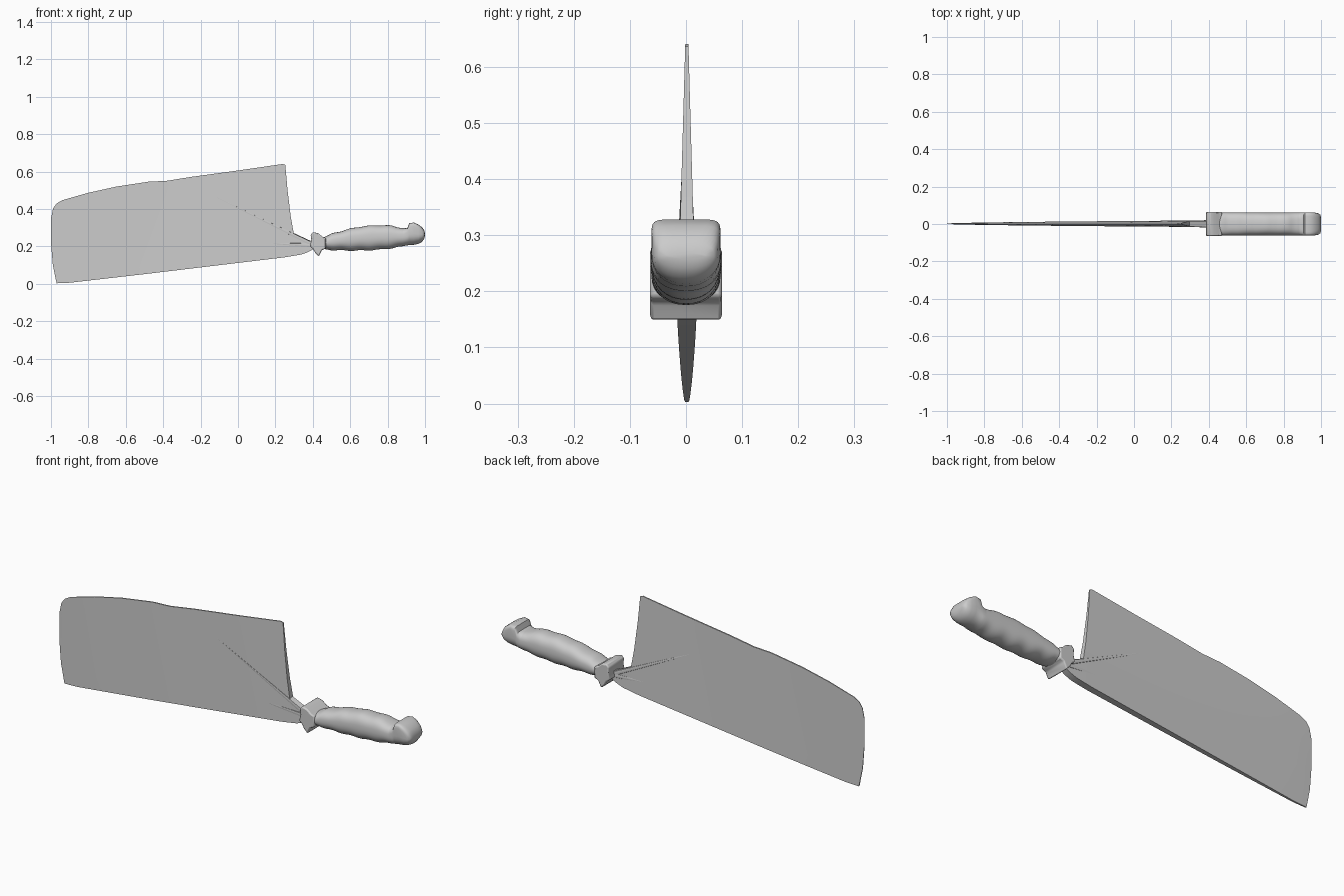
import bpy, bmesh, math
from mathutils import Vector

cube = bpy.data.objects.get("Cube")
if cube:
    bpy.data.objects.remove(cube, do_unlink=True)


def material(name, value):
    mat = bpy.data.materials.new(name)
    mat.use_nodes = True
    colour = (value, value, value, 1)
    mat.diffuse_color = colour
    mat.node_tree.nodes["Principled BSDF"].inputs["Base Color"].default_value = colour
    return mat


steel = material("grey steel", 0.6)


def finish(bm, name, angle=35):
    bmesh.ops.recalc_face_normals(bm, faces=bm.faces)
    mesh = bpy.data.meshes.new(name)
    bm.to_mesh(mesh)
    bm.free()
    obj = bpy.data.objects.new(name, mesh)
    bpy.context.collection.objects.link(obj)
    mesh.materials.append(steel)
    bpy.ops.object.select_all(action="DESELECT")
    obj.select_set(True)
    bpy.context.view_layer.objects.active = obj
    bpy.ops.object.shade_smooth_by_angle(angle=math.radians(angle))
    return obj


def lerp_table(table, x):
    # Smoothly interpolated row of a station table
    for a, b in zip(table, table[1:]):
        if x <= b[0]:
            f = (x - a[0]) / (b[0] - a[0])
            return [p + (q - p) * f for p, q in zip(a[1:], b[1:])]
    return table[-1][1:]


# Blade: outline cut into a grid, then thickened towards the heel and lower edge
OUTLINE = [(-0.97, 0.003), (-0.99, 0.1), (-1, 0.22), (-1, 0.35), (-0.988, 0.405),
           (-0.97, 0.43), (-0.94, 0.447), (-0.8, 0.487), (-0.65, 0.52), (-0.48, 0.546),
           (-0.38, 0.551), (-0.25, 0.572), (0, 0.606), (0.24, 0.641), (0.253, 0.636),
           (0.265, 0.5), (0.282, 0.36), (0.3, 0.258), (0.35, 0.235), (0.41, 0.225),
           (0.41, 0.19), (0.375, 0.17), (0.34, 0.157), (0.25, 0.142), (-0.1, 0.1),
           (-0.5, 0.052), (-0.9, 0.006)]


def thickness(x, z):
    along = max(0, min(1, (x + 1) / 1.3)) ** 0.6
    low = 0.1 * (x + 1)
    rise = max(0, min(1, (z - low) / (0.66 - low)))
    return 0.001 + 0.0165 * along * (1 - 0.92 * rise)


bm = bmesh.new()
bm.faces.new([bm.verts.new((x, 0, z)) for x, z in OUTLINE])
for normal, start, count in (((1, 0, 0), -0.96, 28), ((0, 0, 1), 0.04, 13)):
    for i in range(count):
        point = Vector(normal) * (start + 0.047 * i)
        bmesh.ops.bisect_plane(bm, geom=bm.verts[:] + bm.edges[:] + bm.faces[:],
                               plane_co=point, plane_no=normal)
front = set(bm.verts)
bmesh.ops.extrude_face_region(bm, geom=bm.faces[:], use_keep_orig=True)
for v in bm.verts:
    side = -1 if v in front else 1
    v.co.y = 0.0015 + side * thickness(v.co.x, v.co.z)
finish(bm, "blade")


# Creases: slender ridges running from the neck over both blade faces
def crease(name, tip, root, radius):
    bm = bmesh.new()
    bmesh.ops.create_cone(bm, segments=8, radius1=radius, radius2=0.0005,
                          depth=1, cap_ends=True)
    a, b = Vector((root[0], 0.001, root[1])), Vector((tip[0], 0.001, tip[1]))
    turn = (b - a).to_track_quat("Z", "Y")
    for v in bm.verts:
        f = v.co.z + 0.5
        v.co = a.lerp(b, f) + turn @ Vector((v.co.x, v.co.y, 0))
        half = thickness(v.co.x, v.co.z)
        v.co.y = 0.001 + (v.co.y - 0.001) * 0.5 + math.copysign(half, v.co.y - 0.001) * 0.85
    finish(bm, name)


crease("upper_crease", (-0.13, 0.47), (0.4, 0.21), 0.013)
crease("lower_crease", (0.1, 0.221), (0.4, 0.205), 0.013)

# Handle: rounded sections along x as (x, bottom, top, half width, top squareness)
GRIP = [(0.42, 0.185, 0.25, 0.05, 2.4), (0.46, 0.186, 0.25, 0.06, 2.4),
        (0.5, 0.181, 0.267, 0.061, 2.6), (0.57, 0.178, 0.288, 0.062, 2.6),
        (0.66, 0.178, 0.307, 0.062, 2.6), (0.75, 0.182, 0.314, 0.062, 2.6),
        (0.83, 0.191, 0.31, 0.062, 2.6), (0.885, 0.202, 0.297, 0.062, 3),
        (0.905, 0.206, 0.298, 0.062, 5), (0.915, 0.207, 0.324, 0.062, 8),
        (0.94, 0.209, 0.328, 0.062, 8), (0.965, 0.214, 0.317, 0.061, 6),
        (0.985, 0.225, 0.302, 0.057, 4), (0.996, 0.242, 0.285, 0.05, 3),
        (1, 0.258, 0.268, 0.035, 2)]
SIDES = 32


def grip_ring(bm, x):
    low, high, width, power = lerp_table(GRIP, x)
    # Shallow finger waves on the middle of the grip
    if 0.48 < x < 0.88:
        wave = 0.0025 * math.sin((x - 0.48) * math.pi / 0.05)
        low, high = low - wave, high + wave
    mid, half = (low + high) / 2, (high - low) / 2
    ring = []
    for i in range(SIDES):
        a = 2 * math.pi * i / SIDES
        c, s = math.cos(a), math.sin(a)
        p = 2 / (power if s > 0 else 2.2)
        ring.append(bm.verts.new((x, math.copysign(abs(c) ** p, c) * width,
                                  mid + math.copysign(abs(s) ** p, s) * half)))
    return ring


bm = bmesh.new()
stations = sorted({round(0.42 + 0.01 * i, 3) for i in range(48)} | {r[0] for r in GRIP})
rings = [grip_ring(bm, x) for x in stations]
for r, q in zip(rings, rings[1:]):
    for i in range(SIDES):
        j = (i + 1) % SIDES
        bm.faces.new((r[i], r[j], q[j], q[i]))
bm.faces.new(rings[0])
bm.faces.new(rings[-1])
finish(bm, "handle", 50)

# Guard: flared collar profile extruded across the handle
COLLAR = [(0.384, 0.2), (0.392, 0.235), (0.388, 0.262), (0.402, 0.277), (0.43, 0.27),
          (0.452, 0.252), (0.47, 0.245), (0.47, 0.19), (0.448, 0.18), (0.432, 0.147),
          (0.412, 0.167), (0.4, 0.188)]
bm = bmesh.new()
face = bm.faces.new([bm.verts.new((x, -0.064, z)) for x, z in COLLAR])
moved = bmesh.ops.extrude_face_region(bm, geom=[face], use_keep_orig=True)["geom"]
bmesh.ops.translate(bm, verts=[g for g in moved if isinstance(g, bmesh.types.BMVert)],
                    vec=(0, 0.128, 0))
guard = finish(bm, "guard", 45)
bevel = guard.modifiers.new("soft rim", "BEVEL")
bevel.width = 0.006
bevel.segments = 2
